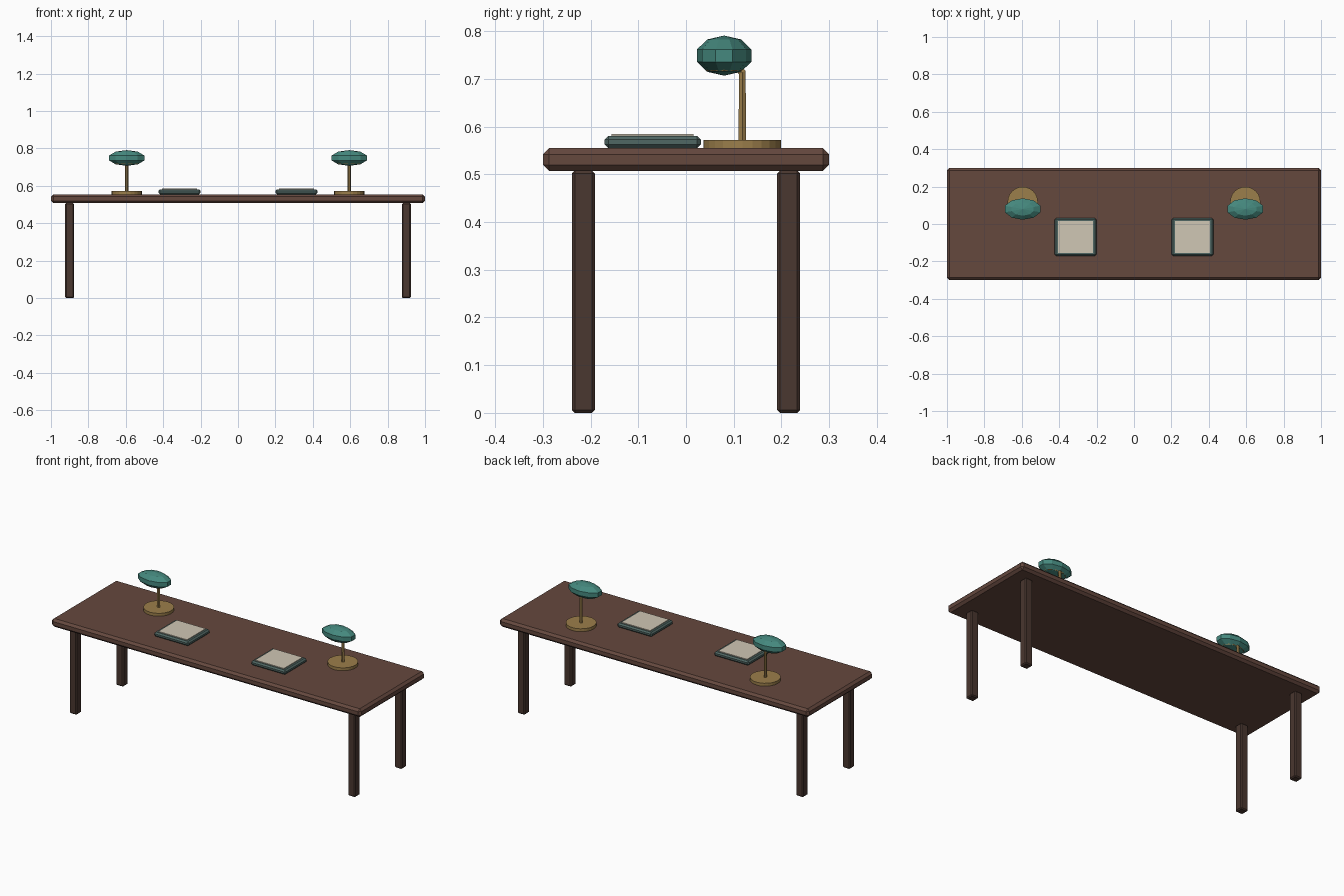
import bpy
import bmesh
from mathutils import Matrix, Vector

if "Cube" in bpy.data.objects:
    bpy.data.objects.remove(bpy.data.objects["Cube"], do_unlink=True)


def material(name, rgb):
    m = bpy.data.materials.new(name)
    m.use_nodes = True
    m.diffuse_color = (*rgb, 1)
    m.node_tree.nodes["Principled BSDF"].inputs["Base Color"].default_value = (*rgb, 1)
    return m


wood = material("brown wood", (0.13, 0.065, 0.048))
dark_wood = material("dark brown wood", (0.068, 0.038, 0.029))
brass = material("brass", (0.33, 0.21, 0.07))
teal = material("teal glass", (0.06, 0.25, 0.21))
slate = material("slate cover", (0.08, 0.135, 0.125))
paper = material("cream paper", (0.63, 0.57, 0.46))


def finish(name, bm, mat):
    mesh = bpy.data.meshes.new(name)
    bm.to_mesh(mesh)
    bm.free()
    mesh.materials.append(mat)
    obj = bpy.data.objects.new(name, mesh)
    bpy.context.collection.objects.link(obj)
    return obj


def box(name, centre, size, mat, bevel=0, segments=1):
    bm = bmesh.new()
    bmesh.ops.create_cube(bm, size=1, matrix=Matrix.LocRotScale(Vector(centre), None, Vector(size)))
    if bevel:
        bmesh.ops.bevel(bm, geom=bm.edges[:], offset=bevel, segments=segments,
                        profile=0.5, affect='EDGES')
    return finish(name, bm, mat)


def cylinder(name, centre, radius, height, mat, sides):
    bm = bmesh.new()
    bmesh.ops.create_cone(bm, cap_ends=True, segments=sides, radius1=radius, radius2=radius,
                          depth=height, matrix=Matrix.Translation(centre))
    obj = finish(name, bm, mat)
    return obj


def tube(name, points, radius, mat, cyclic=False):
    curve = bpy.data.curves.new(name, 'CURVE')
    curve.dimensions = '3D'
    curve.bevel_depth = radius
    curve.bevel_resolution = 1
    curve.use_fill_caps = True
    spline = curve.splines.new('POLY')
    spline.points.add(len(points) - 1)
    for p, co in zip(spline.points, points):
        p.co = (*co, 1)
        p.radius = 1
    spline.use_cyclic_u = cyclic
    spline.use_smooth = False
    curve.materials.append(mat)
    obj = bpy.data.objects.new(name, curve)
    bpy.context.collection.objects.link(obj)
    return obj


# Table top and four legs
box("table_top", (0, 0, 0.531), (2, 0.6, 0.048), wood, 0.013)
for x, side in ((0.9, "left"), (-0.9, "right")):
    for y, end in ((-0.215, "front"), (0.215, "back")):
        box(f"{end}_{side}_leg", (x, y, 0.254), (0.048, 0.048, 0.508), dark_wood, 0.006)

for s, side in ((1, "left"), (-1, "right")):
    # Desk lamp: round foot, bent stem, oval faceted shade with a brass rim below
    x = 0.595 * s
    cylinder(f"{side}_lamp_foot", (x, 0.118, 0.563), 0.081, 0.018, brass, 24)
    tube(f"{side}_lamp_stem", [(x, 0.118, 0.56), (x, 0.118, 0.714), (x, 0.08, 0.745)], 0.009, brass)
    bm = bmesh.new()
    bmesh.ops.create_uvsphere(bm, u_segments=10, v_segments=5, radius=1,
                              matrix=Matrix.LocRotScale(Vector((x, 0.08, 0.749)), None,
                                                        Vector((0.105, 0.06, 0.042))))
    finish(f"{side}_lamp_shade", bm, teal)
    ring = [Matrix.Rotation(i * 0.3927, 3, 'Z') @ Vector((1, 0, 0)) for i in range(16)]
    tube(f"{side}_lamp_rim", [(x + 0.063 * v.x, 0.08 + 0.035 * v.y, 0.72) for v in ring],
         0.004, brass, cyclic=True)

    # Writing pad with a raised sheet
    x = 0.313 * s
    box(f"{side}_pad", (x, -0.07, 0.568), (0.224, 0.202, 0.026), slate, 0.008)
    box(f"{side}_pad_sheet", (x, -0.07, 0.581), (0.186, 0.172, 0.008), paper)
